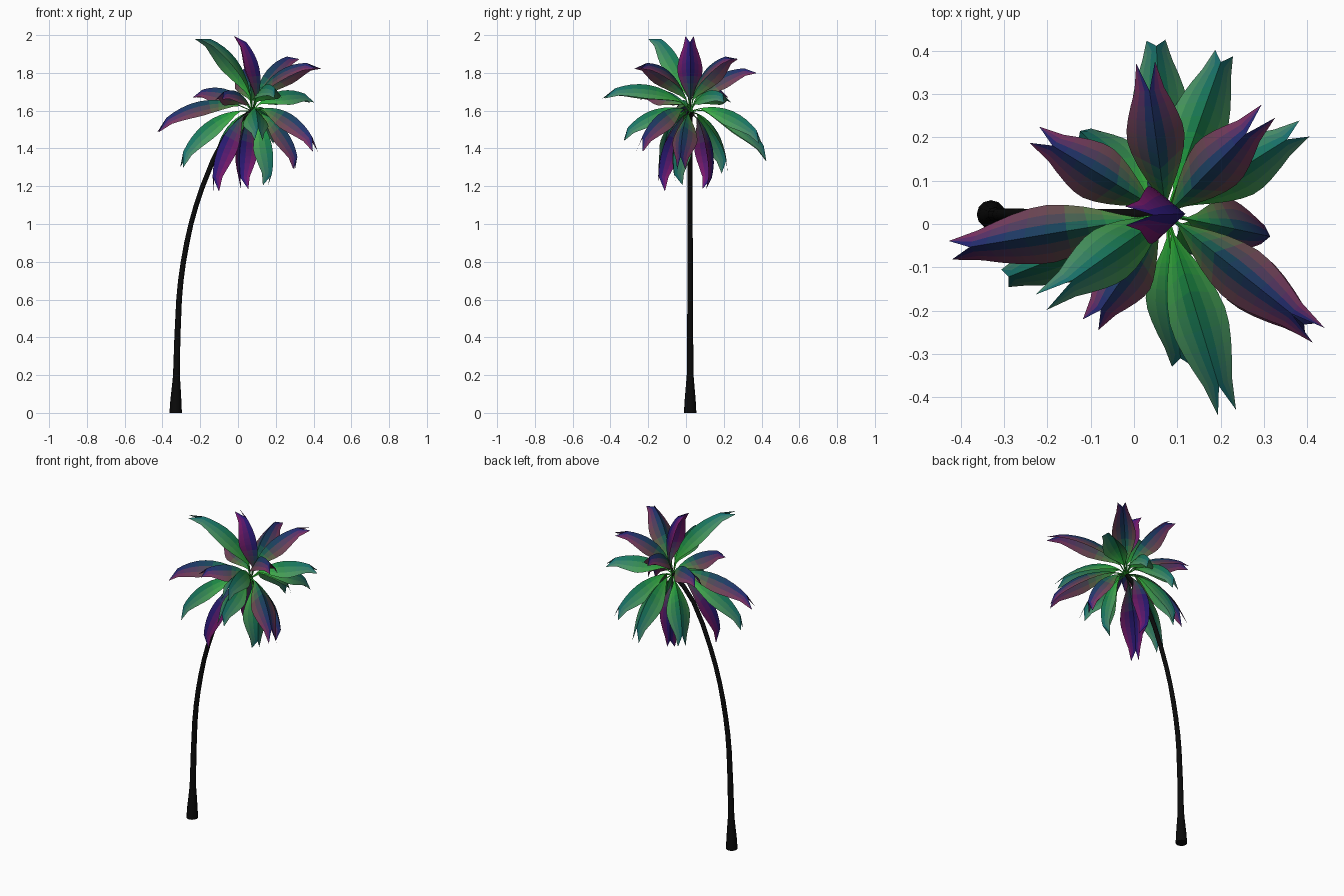
import bpy, bmesh, math
from mathutils import Vector

if "Cube" in bpy.data.objects:
    bpy.data.objects.remove(bpy.data.objects["Cube"])

CROWN = Vector((0.075, 0.022, 1.60))
UP = Vector((0, 0, 1))


def material(name, rgb):
    m = bpy.data.materials.new(name)
    m.diffuse_color = (*rgb, 1)
    m.use_nodes = True
    m.node_tree.nodes["Principled BSDF"].inputs["Base Color"].default_value = m.diffuse_color
    return m


def finish(name, bm, mats):
    me = bpy.data.meshes.new(name)
    bm.to_mesh(me)
    bm.free()
    for m in mats:
        me.materials.append(m)
    ob = bpy.data.objects.new(name, me)
    bpy.context.collection.objects.link(ob)
    bpy.ops.object.select_all(action='DESELECT')
    ob.select_set(True)
    bpy.context.view_layer.objects.active = ob
    bpy.ops.object.shade_smooth_by_angle(angle=math.radians(35))
    return ob


# Half width of a frond along its length: thin stalk, broad blade
PROFILE = [(0, .006), (.12, .007), (.18, .026), (.26, .054), (.34, .075), (.44, .092),
           (.54, .101), (.64, .099), (.74, .088), (.83, .072), (.91, .053)]
COLS = 3            # strips per half blade
ROWS = len(PROFILE)  # colour bands, the last one being the tip

# Palette: midrib and edge colour at base, middle and tip, blended into bands
KINDS = {
    "green": [((.02, .46, .02), (.03, .50, .03)), ((.01, .20, .07), (.06, .34, .09)),
              ((.01, .17, .17), (.07, .26, .16))],
    "mixed": [((.02, .34, .03), (.03, .36, .04)), ((.01, .06, .11), (.14, .07, .08)),
              ((.02, .02, .18), (.20, .03, .13))],
    "purple": [((.02, .13, .05), (.07, .07, .06)), ((.02, .01, .16), (.13, .01, .12)),
               ((.03, .01, .21), (.22, .01, .17))],
}


def band_materials(kind, stops):
    mats = []
    for r in range(ROWS):
        q = 2 * r / (ROWS - 1)
        i = min(int(q), 1)
        mid, edge = [Vector(stops[i][j]).lerp(Vector(stops[i + 1][j]), q - i) for j in (0, 1)]
        for c in range(COLS):
            mats.append(material(f"{kind}_{r}_{c}", mid.lerp(edge, c / (COLS - 1))))
    return mats


MATS = {k: band_materials(k, v) for k, v in KINDS.items()}

# Trunk: tapered tube along a bent path (x, z, radius)
path = [(-.33, 0, .033), (-.329, .07, .029), (-.327, .14, .023), (-.326, .2, .018),
        (-.321, .4, .016), (-.312, .6, .015), (-.303, .7, .0145), (-.289, .8, .014),
        (-.271, .9, .014), (-.249, 1.0, .013), (-.221, 1.1, .013), (-.187, 1.2, .013),
        (-.131, 1.34, .013), (-.068, 1.46, .013), (.0, 1.54, .013), (.075, 1.60, .014)]
SIDES = 12
bm = bmesh.new()
rings = []
for i, (x, z, r) in enumerate(path):
    a, b = path[max(i - 1, 0)], path[min(i + 1, len(path) - 1)]
    t = UP if i == 0 else Vector((b[0] - a[0], 0, b[1] - a[1])).normalized()
    n = Vector((0, 1, 0)).cross(t)
    ring = []
    for k in range(SIDES):
        q = 2 * math.pi * k / SIDES
        ring.append(bm.verts.new(Vector((x, .022, z)) + n * r * math.cos(q)
                                 + Vector((0, r * math.sin(q), 0))))
    rings.append(ring)
for a, b in zip(rings, rings[1:]):
    for k in range(SIDES):
        j = (k + 1) % SIDES
        bm.faces.new((a[k], a[j], b[j], b[k]))
bm.faces.new(rings[0][::-1])
bm.faces.new(rings[-1])
finish("trunk", bm, [material("dark_bark", (.003, .003, .003))])


def frond(name, tip, kind):
    tip = Vector(tip)
    chord = tip - CROWN
    out = Vector((chord.x, chord.y, 0)).normalized()
    side = UP.cross(out)
    ctrl = (CROWN + tip) / 2 + chord.normalized().cross(side) * chord.length * .36

    def point(t, w):
        # position on the arched midrib, with the half blades folded down
        p = CROWN * (1 - t) ** 2 + ctrl * 2 * t * (1 - t) + tip * t * t
        tan = ((ctrl - CROWN) * (1 - t) + (tip - ctrl) * t).normalized()
        return p + side * w * .66 - tan.cross(side) * abs(w) * .75

    bm = bmesh.new()
    span = range(-COLS, COLS + 1)
    rows = [[bm.verts.new(point(t, w * u / COLS)) for u in span] for t, w in PROFILE]

    def face(vs, row, k):
        f = bm.faces.new(vs)
        f.material_index = row * COLS + (k - COLS if k >= COLS else COLS - 1 - k)

    for i in range(ROWS - 1):
        for k in range(2 * COLS):
            face((rows[i][k], rows[i][k + 1], rows[i + 1][k + 1], rows[i + 1][k]), i, k)
    # forked tip
    for s, first in ((-1, 0), (1, COLS)):
        end = bm.verts.new(point(1.05, s * .033))
        for k in range(first, first + COLS):
            face((rows[-1][k], rows[-1][k + 1], end), ROWS - 1, k)
    finish(name, bm, MATS[kind])


# Fronds: tip position and colouring
FRONDS = [
    ((-.185, -.16, 1.995), "green"), ((.015, .02, 1.995), "purple"),
    ((.29, .24, 1.895), "mixed"), ((.405, -.24, 1.85), "mixed"),
    ((.03, .35, 1.825), "mixed"), ((-.22, .20, 1.70), "mixed"),
    ((-.095, -.225, 1.69), "mixed"), ((.385, .215, 1.675), "green"),
    ((.21, -.42, 1.70), "green"), ((-.42, -.06, 1.525), "mixed"),
    ((.21, .40, 1.46), "green"), ((.05, .435, 1.37), "green"),
    ((.415, -.25, 1.42), "mixed"), ((.11, -.335, 1.475), "green"),
    ((-.31, -.13, 1.335), "green"), ((.32, -.03, 1.315), "mixed"),
    ((-.13, .22, 1.295), "green"), ((-.135, -.145, 1.20), "purple"),
    ((.02, .125, 1.20), "purple"), ((.17, -.055, 1.22), "green"),
]
for i, (tip, kind) in enumerate(FRONDS):
    frond(f"frond_{i + 1:02d}", tip, kind)
